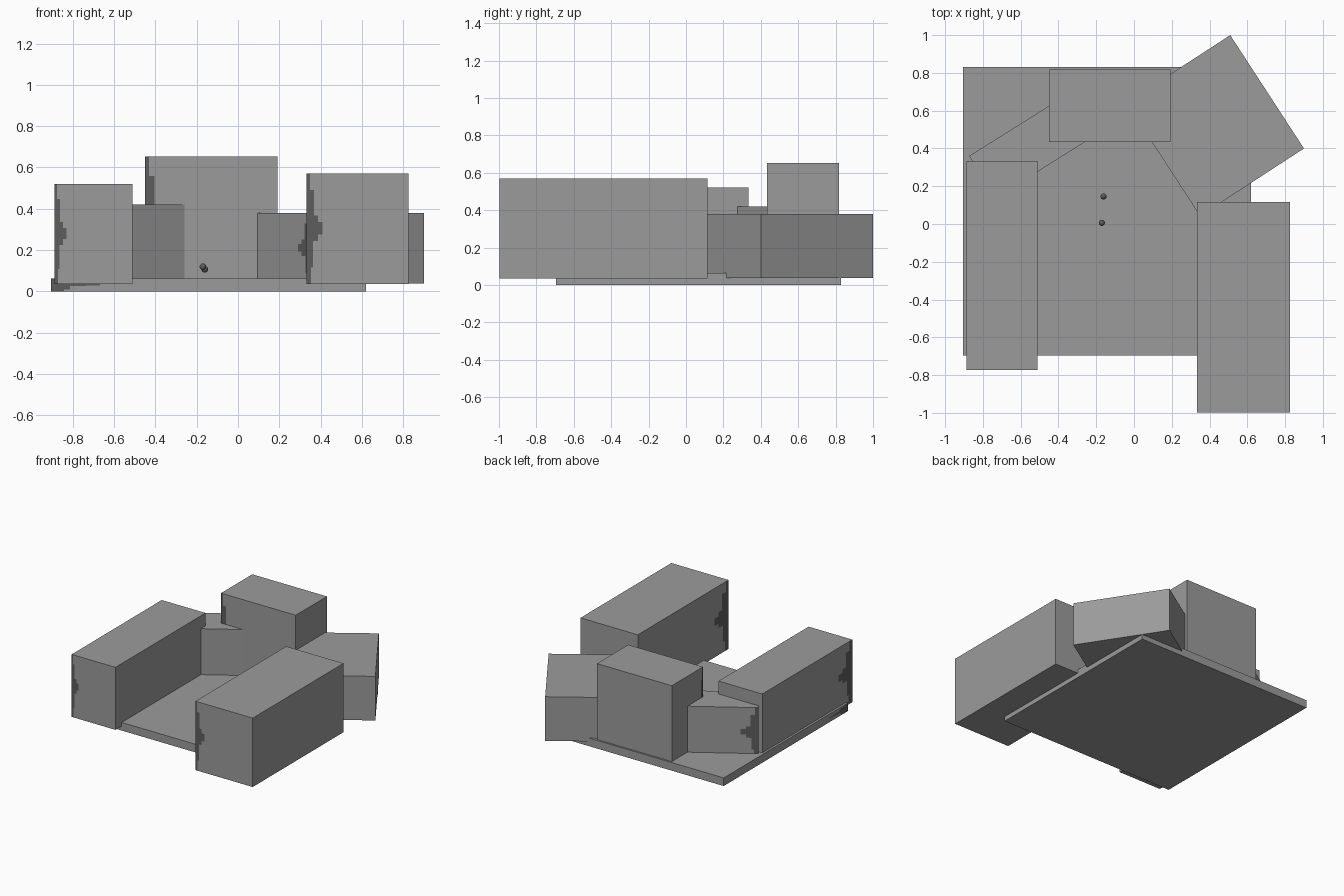
import bpy, bmesh, math
from mathutils import Matrix, Vector

if "Cube" in bpy.data.objects:
    bpy.data.objects.remove(bpy.data.objects["Cube"])


def material(name, value):
    m = bpy.data.materials.new(name)
    m.diffuse_color = (value, value, value, 1)
    m.use_nodes = True
    m.node_tree.nodes["Principled BSDF"].inputs["Base Color"].default_value = m.diffuse_color
    return m


GREY = material("concrete_grey", 0.33)
DARK = material("dark_grey", 0.11)

# Jagged stain outline, as fractions (across, up) of a wall
STAIN = [(.04, 0), (.04, .15), (.06, .15), (.06, .39), (.11, .39), (.11, .45),
         (.155, .45), (.155, .56), (.11, .56), (.11, .62), (.07, .62),
         (.07, .85), (.03, .85), (.03, 1)]


def block(name, corner, size, z0, z1, angle=0):
    """Box from its min-x, min-y corner, turned about that corner.
    The two walls meeting at that corner carry the dark stain."""
    w, d = size
    h = z1 - z0
    bm = bmesh.new()

    def face(points, mat=0):
        f = bm.faces.new([bm.verts.new(p) for p in points])
        f.material_index = mat

    # plain faces: top, bottom, back, right
    face([(0, 0, h), (w, 0, h), (w, d, h), (0, d, h)])
    face([(0, 0, 0), (0, d, 0), (w, d, 0), (w, 0, 0)])
    face([(0, d, 0), (0, d, h), (w, d, h), (w, d, 0)])
    face([(w, 0, 0), (w, d, 0), (w, d, h), (w, 0, h)])

    # stained walls: front and left
    stain = [(0, 0)] + STAIN + [(0, 1)]
    rest = [(1, 0), (1, 1)] + STAIN[::-1]
    for outline, mat in ((stain, 1), (rest, 0)):
        face([(u * w, 0, v * h) for u, v in outline], mat)
        face([(0, u * d, v * h) for u, v in reversed(outline)], mat)

    bmesh.ops.remove_doubles(bm, verts=bm.verts, dist=1e-5)
    bm.transform(Matrix.Translation((corner[0], corner[1], z0))
                 @ Matrix.Rotation(math.radians(angle), 4, 'Z'))
    me = bpy.data.meshes.new(name)
    bm.to_mesh(me)
    bm.free()
    me.materials.append(GREY)
    me.materials.append(DARK)
    ob = bpy.data.objects.new(name, me)
    bpy.context.collection.objects.link(ob)


# Ground slab and surrounding blocks
block("base_slab", (-.905, -.695), (1.525, 1.525), 0, .063)
block("left_block", (-.888, -.772), (.376, 1.105), .035, .52)
block("right_block", (.333, -.998), (.492, 1.114), .035, .57)
block("back_block", (-.45, .434), (.642, .383), .035, .652)
block("angled_left_block", (-.873, .36), (.263, .8), .035, .42, -57.9)
block("angled_right_block", (.35, .042), (.656, .716), .038, .38, 33.05)

# Two small floating balls
for i, pos in enumerate([(-.17, .006, .119), (-.161, .146, .107)]):
    bpy.ops.mesh.primitive_uv_sphere_add(segments=16, ring_count=8,
                                         radius=.016, location=pos)
    ball = bpy.context.object
    ball.name = f"small_ball_{i + 1}"
    ball.data.materials.append(DARK)
    bpy.ops.object.shade_smooth()
